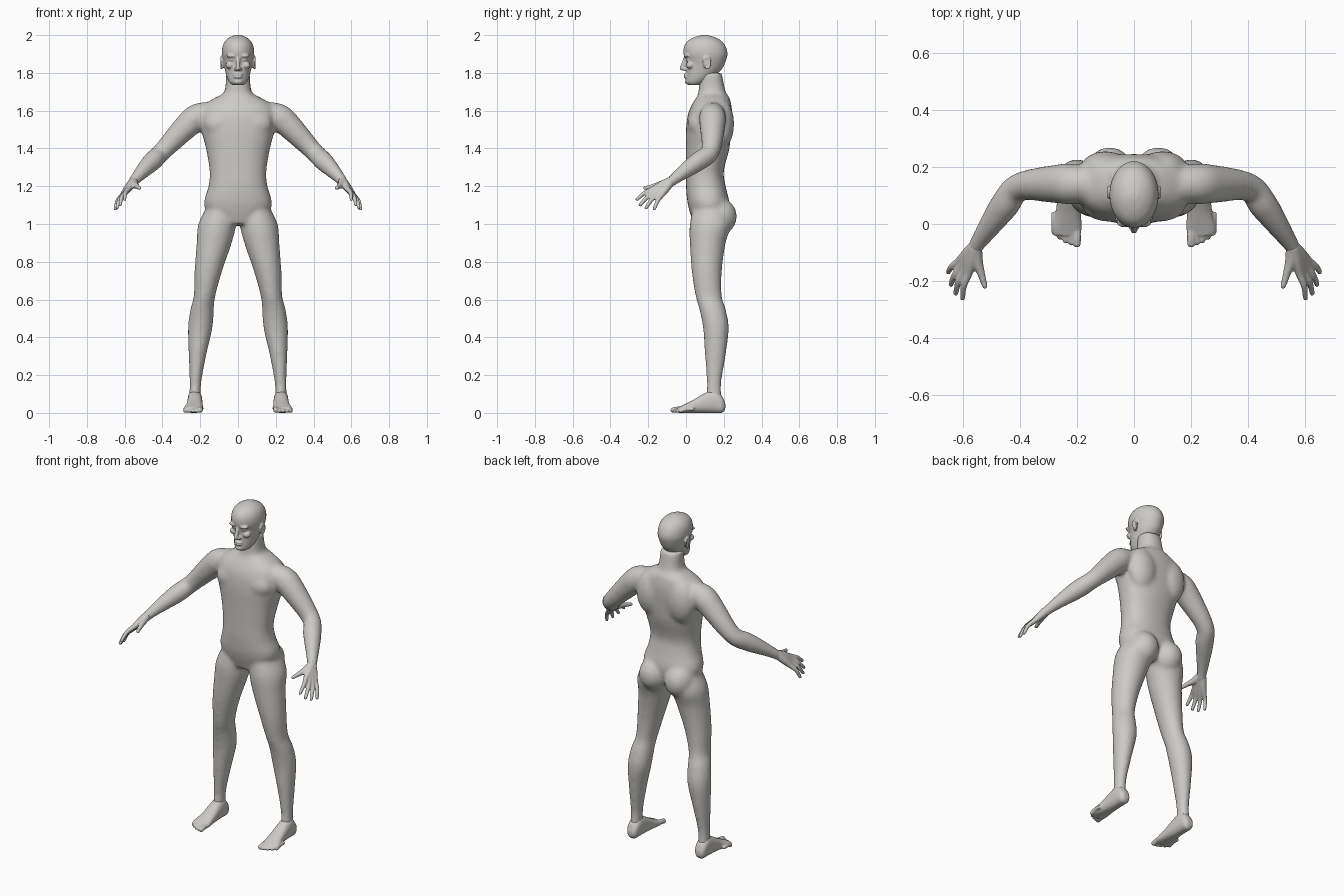
import bpy, bmesh, math
from mathutils import Vector, Matrix

cube = bpy.data.objects.get("Cube")
if cube:
    bpy.data.objects.remove(cube)

skin = bpy.data.materials.new("light grey")
skin.use_nodes = True
GREY = (.6, .59, .57, 1)
skin.diffuse_color = GREY
skin.node_tree.nodes["Principled BSDF"].inputs["Base Color"].default_value = GREY

X, Y, Z = Vector((1, 0, 0)), Vector((0, 1, 0)), Vector((0, 0, 1))
SIDES = 32
STEPS = 4


def level(at, wide, near, far, x=0):
    """Cross-section: position along the part, half width, and depth range."""
    return at, wide, near, far, x


def joint(x, y, z, radius):
    """Point on the centre line of a limb."""
    return x, y, z, radius


def refine(rows):
    """Catmull-Rom interpolation between section rows."""
    last = len(rows) - 1
    smooth = []
    for i in range(last):
        before, start, end, after = rows[max(i - 1, 0)], rows[i], rows[i + 1], rows[min(i + 2, last)]
        for step in range(STEPS):
            t = step / STEPS
            smooth.append([q + t / 2 * (r - p + t * (2 * p - 5 * q + 4 * r - s + t * (3 * (q - r) + s - p)))
                           for p, q, r, s in zip(before, start, end, after)])
    return smooth + [list(rows[last])]


def loft(bm, rings, power=2):
    """Skin a closed tube through superellipse rings given as (centre, u, v)."""
    def bulge(value):
        return math.copysign(abs(value) ** (2 / power), value)

    angles = [math.tau * k / SIDES for k in range(SIDES)]
    loops = [[bm.verts.new(centre + u * bulge(math.cos(a)) + v * bulge(math.sin(a))) for a in angles]
             for centre, u, v in rings]
    faces = [bm.faces.new(loops[0]), bm.faces.new(loops[-1])]
    for lower, upper in zip(loops, loops[1:]):
        for k in range(SIDES):
            faces.append(bm.faces.new((lower[k - 1], lower[k], upper[k], upper[k - 1])))
    bmesh.ops.recalc_face_normals(bm, faces=faces)


def column(bm, rows, along=Z, depth=Y, power=2):
    """Loft through flat levels stacked along one axis."""
    loft(bm, [(X * x + along * at + depth * (near + far) / 2, X * wide, depth * (far - near) / 2)
              for at, wide, near, far, x in refine(rows)], power)


def ball(bm, centre, radii, tilt=0):
    matrix = Matrix.Translation(centre) @ Matrix.Rotation(tilt, 4, "X") @ Matrix.Diagonal((*radii, 1))
    bmesh.ops.create_uvsphere(bm, u_segments=24, v_segments=16, radius=1, matrix=matrix)


def tube(bm, rows):
    """Round limb through joints, with a rounded tip."""
    rows = refine(rows)
    points = [Vector(row[:3]) for row in rows]
    rings = []
    for i, point in enumerate(points):
        tangent = (points[min(i + 1, len(points) - 1)] - points[max(i - 1, 0)]).normalized()
        side = tangent.orthogonal().normalized() if abs(tangent.x) > .99 else tangent.cross(X).normalized()
        radius = rows[i][3]
        rings.append((point, side * radius, tangent.cross(side) * radius))
    loft(bm, rings)
    ball(bm, points[-1], [radius] * 3)


def finish(bm, name, voxel, smooth):
    """Mirror across x, fuse the volumes and relax the surface."""
    mesh = bpy.data.meshes.new(name)
    bm.to_mesh(mesh)
    bm.free()
    mesh.materials.append(skin)
    part = bpy.data.objects.new(name, mesh)
    bpy.context.collection.objects.link(part)
    mirror = part.modifiers.new("mirror", "MIRROR")
    mirror.use_mirror_merge = False
    fuse = part.modifiers.new("fuse", "REMESH")
    fuse.mode = "VOXEL"
    fuse.voxel_size = voxel
    fuse.use_smooth_shade = True
    relax = part.modifiers.new("relax", "SMOOTH")
    relax.factor = .5
    relax.iterations = smooth


# Torso with neck
bm = bmesh.new()
column(bm, [
    level(at=1, wide=.12, near=.04, far=.2),
    level(at=1.1, wide=.18, near=.01, far=.23),
    level(at=1.2, wide=.156, near=0, far=.21),
    level(at=1.28, wide=.15, near=0, far=.2),
    level(at=1.4, wide=.17, near=0, far=.23),
    level(at=1.5, wide=.195, near=0, far=.24),
    level(at=1.58, wide=.2, near=.01, far=.245),
    level(at=1.63, wide=.18, near=.03, far=.24),
    level(at=1.67, wide=.12, near=.055, far=.23),
    level(at=1.7, wide=.072, near=.066, far=.21),
    level(at=1.8, wide=.064, near=.07, far=.19),
], power=2.3)

# Shoulder blade, chest muscle and buttock
ball(bm, centre=(.1, .19, 1.53), radii=(.09, .065, .13))
ball(bm, centre=(.09, .06, 1.53), radii=(.09, .052, .07))
ball(bm, centre=(.085, .17, 1.04), radii=(.088, .1, .1))

# Leg
column(bm, [
    level(at=1.1, x=.09, wide=.07, near=.04, far=.22),
    level(at=1, x=.11, wide=.1, near=.02, far=.24),
    level(at=.9, x=.126, wide=.093, near=.02, far=.21),
    level(at=.75, x=.157, wide=.073, near=.03, far=.19),
    level(at=.62, x=.177, wide=.057, near=.05, far=.19),
    level(at=.55, x=.19, wide=.062, near=.07, far=.21),
    level(at=.45, x=.2, wide=.065, near=.09, far=.227),
    level(at=.3, x=.215, wide=.046, near=.1, far=.21),
    level(at=.15, x=.226, wide=.031, near=.11, far=.187),
    level(at=.04, x=.228, wide=.033, near=.1, far=.196),
])

# Arm
tube(bm, [
    joint(x=.12, y=.14, z=1.6, radius=.05),
    joint(x=.21, y=.14, z=1.57, radius=.07),
    joint(x=.27, y=.14, z=1.52, radius=.068),
    joint(x=.4, y=.13, z=1.385, radius=.05),
    joint(x=.45, y=.07, z=1.335, radius=.052),
    joint(x=.5, y=0, z=1.285, radius=.042),
    joint(x=.545, y=-.065, z=1.235, radius=.03),
    joint(x=.563, y=-.095, z=1.21, radius=.027),
])
finish(bm, "body", voxel=.01, smooth=14)

# Head
bm = bmesh.new()
column(bm, [
    level(at=1.735, wide=.03, near=.015, far=.07),
    level(at=1.75, wide=.046, near=0, far=.11),
    level(at=1.78, wide=.06, near=0, far=.15),
    level(at=1.82, wide=.07, near=0, far=.19),
    level(at=1.86, wide=.079, near=0, far=.21),
    level(at=1.9, wide=.086, near=-.013, far=.22),
    level(at=1.94, wide=.082, near=-.01, far=.21),
    level(at=1.97, wide=.067, near=.01, far=.187),
    level(at=1.99, wide=.042, near=.047, far=.15),
    level(at=2, wide=.015, near=.085, far=.115),
])

# Brow, eye, cheekbone and chin
ball(bm, centre=(.032, .005, 1.89), radii=(.03, .017, .01))
ball(bm, centre=(.034, .014, 1.87), radii=(.015, .015, .01))
ball(bm, centre=(.044, .022, 1.84), radii=(.022, .022, .018))
ball(bm, centre=(0, .012, 1.752), radii=(.024, .018, .014))

# Nose and lips
tube(bm, [joint(x=0, y=0, z=1.886, radius=.01), joint(x=0, y=-.022, z=1.824, radius=.012)])
ball(bm, centre=(.012, -.007, 1.82), radii=(.01, .011, .01))
for height in (1.791, 1.778):
    ball(bm, centre=(0, 0, height), radii=(.026, .014, .006))

# Ear: rim around a shallow bowl
ball(bm, centre=(.082, .107, 1.853), radii=(.01, .018, .03), tilt=.2)
rim = [math.radians(degrees) for degrees in range(-110, 190, 30)]
tube(bm, [joint(x=.09, y=.11 + .02 * math.cos(a), z=1.853 + .03 * math.sin(a), radius=.005) for a in rim])
finish(bm, "head", voxel=.005, smooth=3)

# Hand: four fingers fanned from index to little finger
bm = bmesh.new()
wrist = Vector((.553, -.078, 1.228))
first_knuckle, last_knuckle = Vector((.58, -.175, 1.185)), Vector((.612, -.13, 1.152))
first_tip, last_tip = Vector((.6, -.26, 1.13)), Vector((.65, -.168, 1.08))
reach = (first_tip + last_tip - wrist * 2).normalized()
for finger in range(4):
    fan = finger / 3
    arch = reach * math.sin(math.pi * fan)
    knuckle = first_knuckle.lerp(last_knuckle, fan) + arch * .01
    tip = first_tip.lerp(last_tip, fan) + arch * .022
    middle = knuckle.lerp(tip, .5) + Vector((.006, 0, .008))
    tube(bm, [joint(*wrist, radius=.024), joint(*wrist.lerp(knuckle, .5), radius=.021),
              joint(*knuckle, radius=.0145), joint(*middle, radius=.0115), joint(*tip, radius=.009)])

# Thumb
tube(bm, [
    joint(*wrist, radius=.022),
    joint(x=.55, y=-.125, z=1.21, radius=.021),
    joint(x=.536, y=-.17, z=1.2, radius=.014),
    joint(x=.522, y=-.217, z=1.19, radius=.01),
])
finish(bm, "hands", voxel=.005, smooth=3)

# Foot, from heel to ball
bm = bmesh.new()
column(bm, [
    level(at=.208, x=.228, wide=.018, near=.02, far=.05),
    level(at=.19, x=.228, wide=.033, near=0, far=.09),
    level(at=.15, x=.228, wide=.038, near=0, far=.12),
    level(at=.1, x=.228, wide=.04, near=0, far=.105),
    level(at=.04, x=.23, wide=.044, near=0, far=.07),
    level(at=-.015, x=.235, wide=.052, near=0, far=.042),
    level(at=-.04, x=.236, wide=.046, near=0, far=.03),
], along=Y, depth=Z, power=2.4)

# Toes, swept back towards the outside
for toe in range(5):
    radius = .01 if toe else .0145
    across, front = .2 + .02 * toe, .0025 * toe * toe - .068
    tube(bm, [joint(across, front + .07, .02, radius), joint(across, front + .03, .02, radius),
              joint(across, front, radius, radius)])
finish(bm, "feet", voxel=.005, smooth=3)
